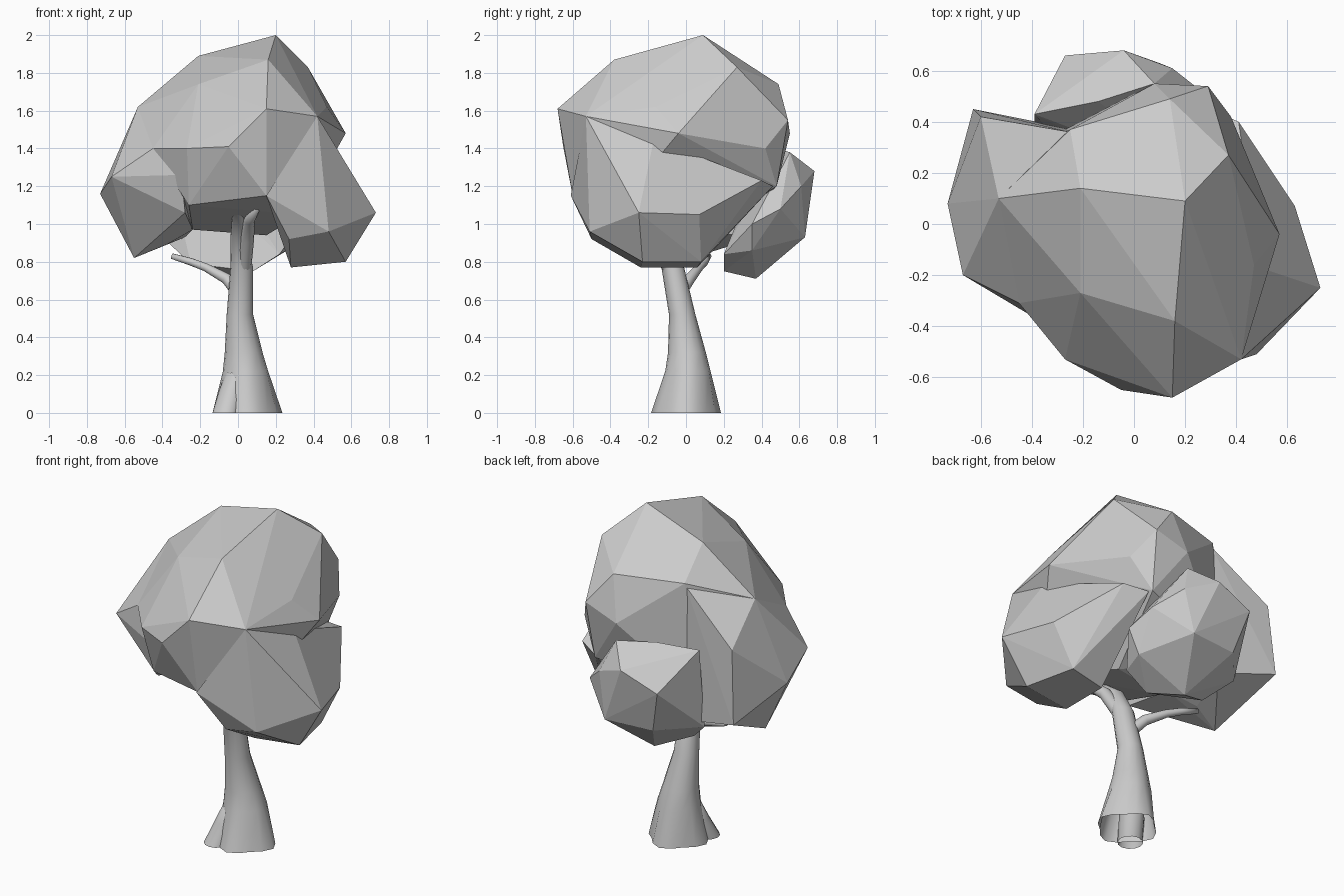
import bpy, bmesh, math
from mathutils import Vector

if "Cube" in bpy.data.objects:
    bpy.data.objects.remove(bpy.data.objects["Cube"], do_unlink=True)

# One plain grey for the whole tree
grey = bpy.data.materials.new("plain_grey")
grey.use_nodes = True
colour = (0.6, 0.6, 0.6, 1)
grey.diffuse_color = colour
grey.node_tree.nodes["Principled BSDF"].inputs["Base Color"].default_value = colour


def finish(name, bm):
    """Turn a bmesh into a named, coloured object."""
    bmesh.ops.recalc_face_normals(bm, faces=bm.faces)
    mesh = bpy.data.meshes.new(name)
    bm.to_mesh(mesh)
    bm.free()
    mesh.materials.append(grey)
    obj = bpy.data.objects.new(name, mesh)
    bpy.context.scene.collection.objects.link(obj)
    return obj


def leaf_clump(name, corners):
    """Faceted clump: the convex hull of a few corner points."""
    bm = bmesh.new()
    for corner in corners:
        bm.verts.new(corner)
    hull = bmesh.ops.convex_hull(bm, input=bm.verts)
    loose = {v for v in hull["geom_interior"] + hull["geom_unused"]
             if isinstance(v, bmesh.types.BMVert)}
    bmesh.ops.delete(bm, geom=list(loose), context="VERTS")
    bmesh.ops.dissolve_limit(bm, angle_limit=math.radians(4),
                             verts=bm.verts, edges=bm.edges)
    return finish(name, bm)


def limb(name, stations, sides=12, flare=0.0, level_rings=False):
    """Smooth tapering tube through (x, y, z, radius) stations."""
    bm = bmesh.new()
    points = [Vector(s[:3]) for s in stations]
    rings = []
    for i, station in enumerate(stations):
        along = points[min(i + 1, len(points) - 1)] - points[max(i - 1, 0)]
        if level_rings:
            along = Vector((0, 0, 1))
        turn = Vector((0, 0, 1)).rotation_difference(along)
        ring = []
        for k in range(sides):
            angle = math.tau * k / sides
            radius = station[3]
            if i == 0:
                radius *= 1 - flare * (1 - math.cos(4 * angle)) / 2
            offset = Vector((math.cos(angle), math.sin(angle), 0)) * radius
            ring.append(bm.verts.new(points[i] + turn @ offset))
        rings.append(ring)
    for low, high in zip(rings, rings[1:]):
        for k in range(sides):
            n = (k + 1) % sides
            bm.faces.new((low[k], low[n], high[n], high[k]))
    bm.faces.new(rings[-1])
    obj = finish(name, bm)
    for face in obj.data.polygons:
        face.use_smooth = True
    return obj


# Foliage: one large crown with three lobes growing out of it
leaf_clump("main_crown", [
    (.2, .09, 2), (-.21, .14, 1.89), (.16, -.38, 1.87), (-.21, -.27, 1.74),
    (.15, -.68, 1.61), (-.05, -.65, 1.41), (-.27, -.53, 1.4),
    (-.45, -.31, 1.4), (.42, -.53, 1.57), (.47, -.16, 1.62),
    (.57, -.04, 1.48), (.37, .27, 1.83), (.14, .49, 1.74), (.29, .54, 1.55),
    (.08, .55, 1.48), (.38, .42, 1.4), (-.25, .37, 1.74), (-.53, .1, 1.62),
    (.15, -.6, 1.15), (-.26, -.43, 1.1), (.27, .48, 1.2), (-.35, .33, 1.05),
    (.15, .05, .94), (-.24, -.05, .97), (.33, -.4, 1.05),
])
leaf_clump("left_lobe", [
    (.42, -.53, 1.57), (.15, -.61, 1.15), (.57, -.35, 1.14),
    (.73, -.25, 1.06), (.63, .07, 1.05), (.48, -.51, .96), (.27, -.5, .92),
    (.41, .4, 1.23), (.57, -.23, .8), (.5, .08, .8), (.28, -.24, .77),
    (.28, .06, .77), (.49, -.17, 1.45), (.28, .46, 1.2),
])
leaf_clump("right_lobe", [
    (-.53, .1, 1.62), (-.25, .36, 1.72), (-.63, .13, 1.33),
    (-.67, -.2, 1.25), (-.73, .08, 1.16), (-.63, .45, 1.02),
    (-.55, .03, .82), (-.45, -.31, 1.4), (-.6, .42, 1.45),
    (-.53, -.22, 1.2), (-.3, -.42, 1.26), (-.28, -.38, 1.06),
    (-.38, .08, .89), (-.24, 0, .97), (-.28, .38, .93),
])
leaf_clump("rear_lobe", [
    (.08, .55, 1.38), (-.14, .48, 1.4), (-.39, .43, 1.4), (-.04, .68, 1.28),
    (-.27, .66, 1.19), (.15, .61, 1.2), (.29, .5, 1.08), (.1, .63, .93),
    (-.2, .6, .93), (-.05, .37, .71), (.08, .2, .75), (-.25, .28, .79),
    (-.39, .38, .92), (.26, .35, .86), (.33, .35, 1), (.22, .2, .84),
])

# Trunk with a scalloped foot, one root and two branches
limb("trunk", [
    (.05, 0, 0, .185), (.04, .01, .22, .12), (.03, .005, .32, .1),
    (.01, -.02, .52, .07), (.02, -.07, .77, .06), (0, -.15, .93, .04),
    (0, -.3, 1.05, .03), (-.02, -.46, 1.13, .015),
], sides=16, flare=.2, level_rings=True)
limb("root", [
    (-.065, -.11, 0, .07), (-.03, -.055, .12, .07), (.02, -.01, .28, .06),
], level_rings=True)
limb("right_branch", [
    (0, -.03, .64, .035), (-.06, .02, .71, .03), (-.17, .07, .77, .022),
    (-.25, .1, .8, .02), (-.35, .12, .83, .015),
])
limb("front_branch", [
    (.03, -.08, .76, .04), (.05, -.18, .92, .035), (.06, -.29, 1.02, .03),
    (.1, -.42, 1.09, .02),
])
